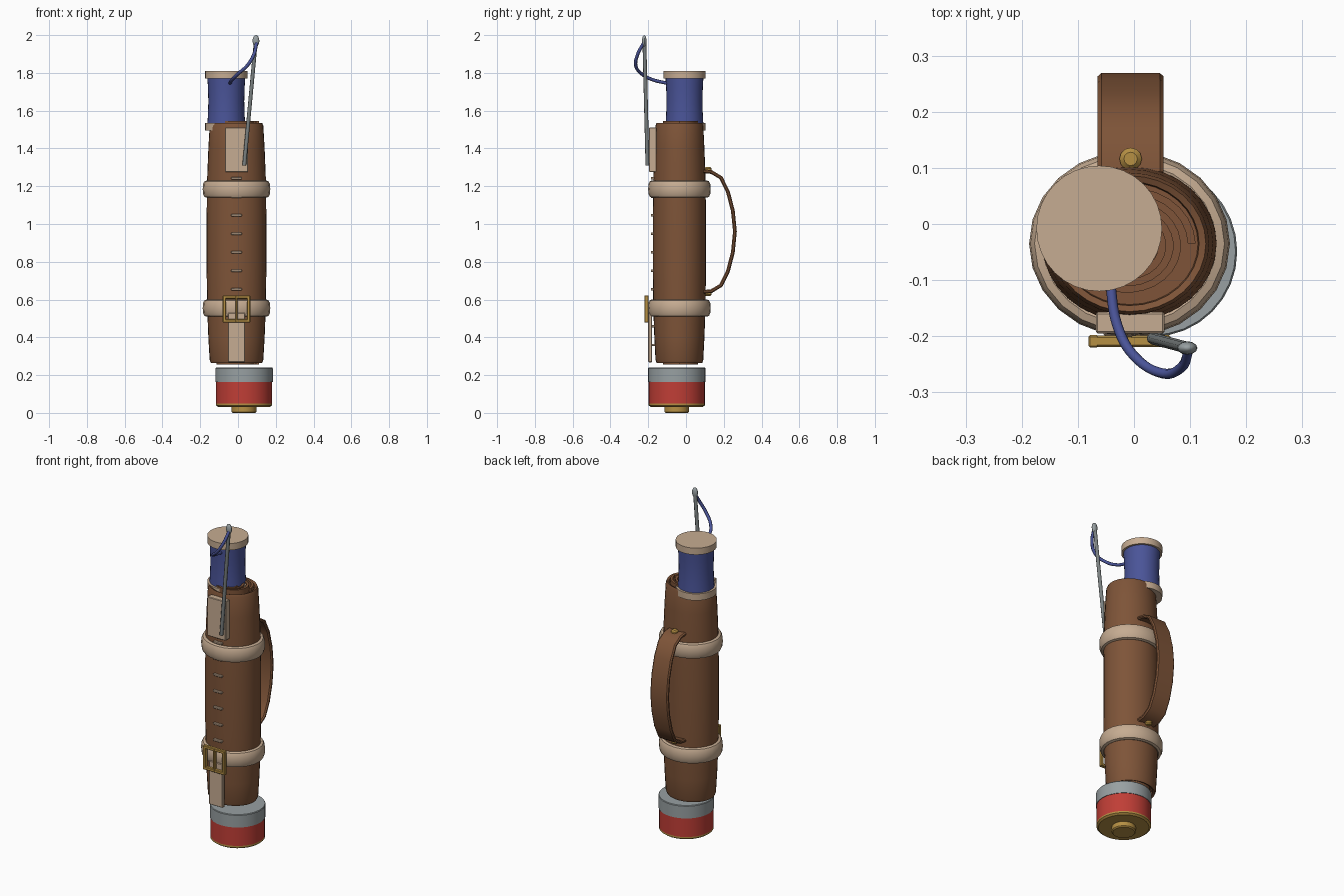
import bpy, bmesh, math
from mathutils import Vector

if "Cube" in bpy.data.objects:
    bpy.data.objects.remove(bpy.data.objects["Cube"])


def material(name, rgb):
    lin = [((c / 255 + 0.055) / 1.055) ** 2.4 for c in rgb] + [1]
    m = bpy.data.materials.new(name)
    m.use_nodes = True
    m.diffuse_color = lin
    m.node_tree.nodes["Principled BSDF"].inputs["Base Color"].default_value = lin
    return m


LEATHER = material("brown leather", (126, 84, 56))
TAN = material("tan", (198, 172, 146))
BLUE = material("blue thread", (74, 84, 152))
RED = material("red", (192, 62, 54))
GREY = material("light grey", (152, 160, 162))
GOLD = material("brass", (182, 144, 68))
STEEL = material("steel", (124, 130, 130))


def finish(obj, mat, smooth=True):
    obj.data.materials.append(mat)
    if smooth:
        bpy.ops.object.select_all(action="DESELECT")
        obj.select_set(True)
        bpy.context.view_layer.objects.active = obj
        bpy.ops.object.shade_smooth_by_angle(angle=math.radians(35))
    return obj


def from_bmesh(name, bm, mat, smooth=True):
    bmesh.ops.recalc_face_normals(bm, faces=bm.faces[:])
    mesh = bpy.data.meshes.new(name)
    bm.to_mesh(mesh)
    bm.free()
    obj = bpy.data.objects.new(name, mesh)
    bpy.context.collection.objects.link(obj)
    return finish(obj, mat, smooth)


def lathe(name, profile, mat, center, squash=1, sides=32, closed=False):
    """Spin (radius, z) points round a vertical axis; open profiles get end caps."""
    bm = bmesh.new()
    rings = []
    for r, z in profile:
        rings.append([bm.verts.new((center[0] + r * math.cos(a), center[1] + r * squash * math.sin(a), z))
                      for a in (math.tau * i / sides for i in range(sides))])
    pairs = list(zip(rings, rings[1:]))
    if closed:
        pairs.append((rings[-1], rings[0]))
    else:
        bm.faces.new(rings[0])
        bm.faces.new(rings[-1])
    for lo, hi in pairs:
        for i in range(sides):
            j = (i + 1) % sides
            bm.faces.new((lo[i], lo[j], hi[j], hi[i]))
    return from_bmesh(name, bm, mat)


def box(name, lo, hi, mat, bevel=0.003):
    bm = bmesh.new()
    bmesh.ops.create_cube(bm, size=1)
    for v in bm.verts:
        v.co = [(a + b) / 2 + c * (b - a) for a, b, c in zip(lo, hi, v.co)]
    if bevel:
        bmesh.ops.bevel(bm, geom=bm.edges[:], offset=bevel, segments=1, affect="EDGES")
    return from_bmesh(name, bm, mat, False)


def tube(name, points, radius, mat):
    curve = bpy.data.curves.new(name, "CURVE")
    curve.dimensions = "3D"
    curve.bevel_depth = radius
    curve.bevel_resolution = 2
    curve.resolution_u = 6
    curve.use_fill_caps = True
    s = curve.splines.new("BEZIER")
    s.bezier_points.add(len(points) - 1)
    for bp, p in zip(s.bezier_points, points):
        bp.co = p
        bp.handle_left_type = bp.handle_right_type = "AUTO"
    obj = bpy.data.objects.new(name, curve)
    bpy.context.collection.objects.link(obj)
    curve.materials.append(mat)


ROLL = (-0.008, -0.035)
SQUASH = 0.89

# Leather roll: outer wrap with shallow recesses at both ends
half = [(0.02, 0.61), (0.122, 0.61), (0.124, 0.63), (0.136, 0.635), (0.142, 0.62),
        (0.149, 0.5), (0.155, 0.35), (0.158, 0.15)]
wrap = [(r, 0.9 - h) for r, h in half] + [(r, 0.9 + h) for r, h in reversed(half)]
lathe("leather_roll", wrap, LEATHER, ROLL, SQUASH)

# Rolled inner layers seen at each end
bm = bmesh.new()
previous = None
steps = 100
for i in range(steps + 1):
    a = math.tau * 3.6 * i / steps
    r = 0.118 - 0.095 * i / steps
    ring = [bm.verts.new((ROLL[0] + q * math.cos(a), ROLL[1] + q * SQUASH * math.sin(a), z))
            for q, z in ((r, 0.255), (r, 1.545), (r - 0.014, 1.545), (r - 0.014, 0.255))]
    if previous:
        for k in range(4):
            bm.faces.new((previous[k], previous[k - 1], ring[k - 1], ring[k]))
    if i in (0, steps):
        bm.faces.new(ring)
    previous = ring
from_bmesh("rolled_layers", bm, LEATHER)

# Padded bands round the roll
for name, z in (("upper_band", 1.185), ("lower_band", 0.555)):
    section = [(0.155 + 0.024 * math.copysign(abs(math.cos(t)) ** 0.75, math.cos(t)),
                z + 0.046 * math.copysign(abs(math.sin(t)) ** 0.75, math.sin(t)))
               for t in (math.tau * k / 12 for k in range(12))]
    lathe(name, section, TAN, ROLL, 0.925, 24, closed=True)

# Front stitches, patch and strap
for i in range(12):
    z = 0.36 + i * 0.098
    if abs(z - 0.555) > 0.06 and abs(z - 1.185) > 0.04:
        box(f"stitch_{i}", (-0.036, -0.186, z - 0.006), (0.02, -0.16, z + 0.006), TAN, 0.002)
box("needle_patch", (-0.068, -0.195, 1.275), (0.054, -0.157, 1.51), TAN)
box("strap_end", (-0.054, -0.2, 0.268), (0.038, -0.18, 0.53), TAN)

# Buckle frame with a central prong
for side, x in (("right", -0.072), ("middle", -0.008), ("left", 0.056)):
    w = 0.006 if side == "middle" else 0.009
    box(f"buckle_{side}_bar", (x - w, -0.22, 0.478), (x + w, -0.198, 0.622), GOLD)
for side, z in (("lower", 0.487), ("upper", 0.613)):
    box(f"buckle_{side}_bar", (-0.08, -0.219, z - 0.009), (0.064, -0.199, z + 0.009), GOLD)

# Carrying handle: chamfered strap swept along a bowed path
path = [(0.092, 1.28), (0.135, 1.275), (0.185, 1.245), (0.222, 1.17), (0.248, 1.07), (0.259, 0.96),
        (0.248, 0.85), (0.222, 0.75), (0.185, 0.675), (0.135, 0.645), (0.092, 0.64)]
section = [(-0.059, -0.004), (-0.052, -0.01), (0.052, -0.01), (0.059, -0.004),
           (0.059, 0.004), (0.052, 0.01), (-0.052, 0.01), (-0.059, 0.004)]
bm = bmesh.new()
previous = None
for i, (y, z) in enumerate(path):
    ahead, behind = path[min(i + 1, len(path) - 1)], path[max(i - 1, 0)]
    t = Vector((ahead[0] - behind[0], ahead[1] - behind[1])).normalized()
    ring = [bm.verts.new((-0.006 + u, y - t.y * v, z + t.x * v)) for u, v in section]
    if previous:
        for k in range(8):
            bm.faces.new((previous[k], previous[k - 1], ring[k - 1], ring[k]))
    if i in (0, len(path) - 1):
        bm.faces.new(ring)
    previous = ring
from_bmesh("handle", bm, LEATHER)
for name, z, d in (("upper_rivet", 1.282, 1), ("lower_rivet", 0.638, -1)):
    lathe(name, [(0.02, z), (0.02, z + 0.012 * d), (0.012, z + 0.02 * d)], GOLD, (-0.006, 0.116), sides=12)

# Thread spool
SPOOL = (-0.062, -0.008)
lathe("spool_bottom", [(0.112, 1.495), (0.112, 1.535)], TAN, SPOOL)
lathe("spool_top", [(0.112, 1.77), (0.112, 1.81)], TAN, SPOOL)
lathe("spool_thread", [(0.1, 1.53), (0.097, 1.58), (0.095, 1.65), (0.097, 1.72), (0.1, 1.772)], BLUE, SPOOL)

# Needle with an oval head, and the loose thread tied to it
start, end = Vector((0.033, -0.204, 1.31)), Vector((0.093, -0.22, 1.955))
tube("needle", [start, start.lerp(end, 0.5), end], 0.0105, STEEL)
bm = bmesh.new()
bmesh.ops.create_uvsphere(bm, u_segments=12, v_segments=8, radius=1)
for v in bm.verts:
    v.co = (0.095 + v.co.x * 0.018, -0.221 + v.co.y * 0.012, 1.969 + v.co.z * 0.031)
from_bmesh("needle_head", bm, GREY)
tube("loose_thread", [(-0.043, -0.1, 1.745), (-0.03, -0.18, 1.765), (0, -0.235, 1.795),
                      (0.05, -0.266, 1.84), (0.085, -0.255, 1.9), (0.098, -0.223, 1.96)], 0.009, BLUE)

# Round tin beneath the roll
TIN = (0.032, -0.049)
lathe("tin_lid", [(0.152, 0.163), (0.152, 0.236), (0.149, 0.24)], GREY, TIN)
lathe("tin_body", [(0.149, 0.05), (0.149, 0.165)], RED, TIN)
lathe("tin_base", [(0.138, 0.032), (0.149, 0.04), (0.149, 0.051)], GOLD, TIN)
lathe("tin_knob", [(0.06, 0), (0.066, 0.006), (0.066, 0.035)], GOLD, TIN, sides=24)
